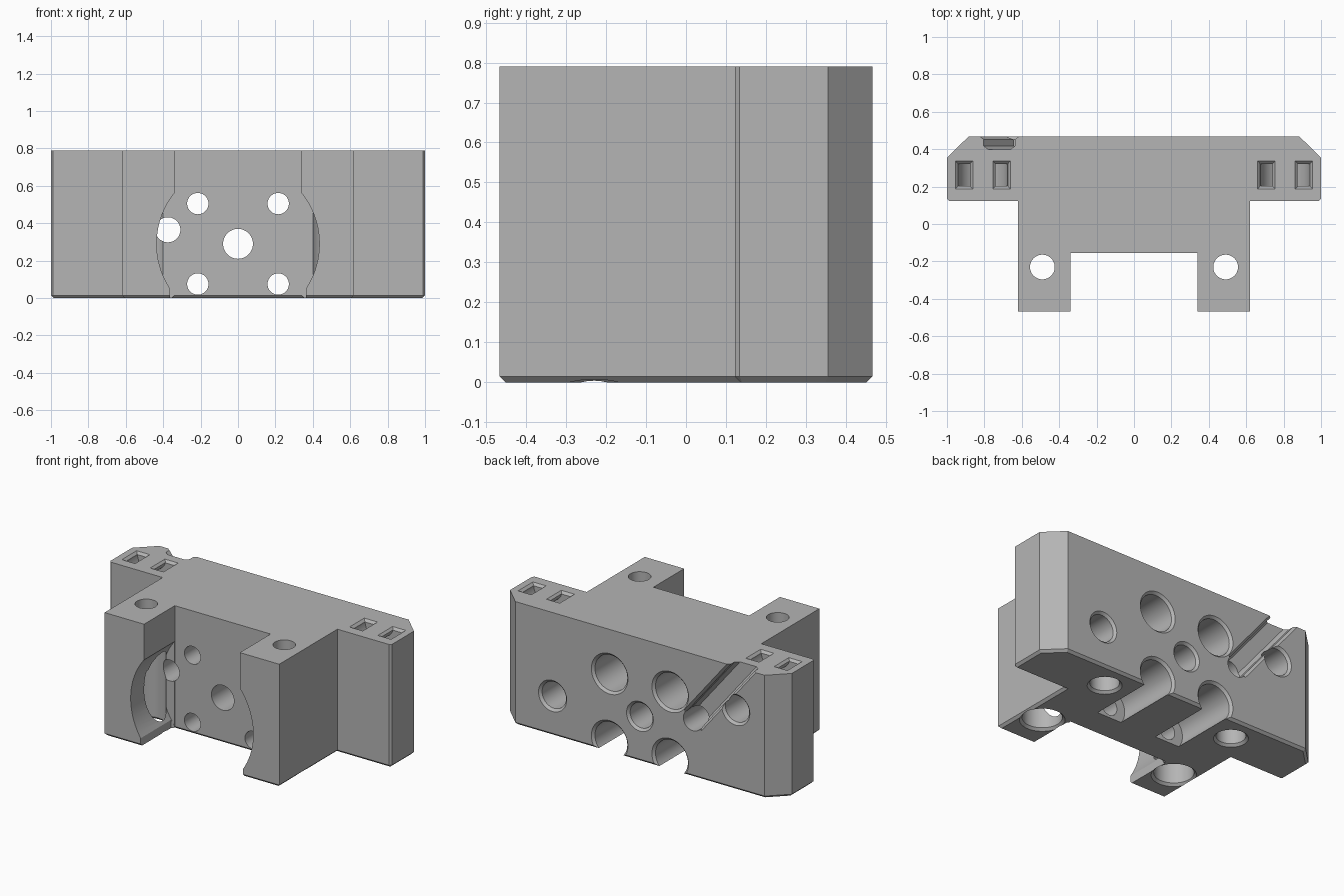
import bpy, bmesh, math
from mathutils import Matrix, Vector

cube = bpy.data.objects.get("Cube")
if cube:
    bpy.data.objects.remove(cube, do_unlink=True)

H, BACK, FLOOR, EDGE = 0.79, 0.467, -0.155, 0.015

grey = bpy.data.materials.new("plain grey")
grey.use_nodes = True
colour = (0.46, 0.46, 0.46, 1)
grey.diffuse_color = colour
grey.node_tree.nodes["Principled BSDF"].inputs["Base Color"].default_value = colour


def finish(name, bm):
    bmesh.ops.recalc_face_normals(bm, faces=bm.faces)
    mesh = bpy.data.meshes.new(name)
    bm.to_mesh(mesh)
    bm.free()
    mesh.materials.append(grey)
    obj = bpy.data.objects.new(name, mesh)
    bpy.context.collection.objects.link(obj)
    return obj


def prism(points, depth, matrix=Matrix()):
    """Extrude a flat outline along local z."""
    bm = bmesh.new()
    face = bm.faces.new([bm.verts.new((x, y, 0)) for x, y in points])
    new = bmesh.ops.extrude_face_region(bm, geom=[face])["geom"]
    verts = [v for v in new if isinstance(v, bmesh.types.BMVert)]
    bmesh.ops.translate(bm, verts=verts, vec=(0, 0, depth))
    bm.transform(matrix)
    return bm


def frame(origin, u, v, w):
    """Matrix that sends local x, y, z to u, v, w."""
    return Matrix.Translation(origin) @ Matrix((u, v, w)).transposed().to_4x4()


def lathe(profile, origin, direction, sides=48):
    """Stack rings of (distance, radius) along a direction."""
    bm = bmesh.new()
    turn = Vector((0, 0, 1)).rotation_difference(Vector(direction)).to_matrix().to_4x4()
    rings = []
    for d, r in profile:
        angles = [math.tau * i / sides for i in range(sides)]
        rings.append([bm.verts.new((r * math.cos(a), r * math.sin(a), d)) for a in angles])
    for a, b in zip(rings, rings[1:]):
        for i in range(sides):
            j = (i + 1) % sides
            bm.faces.new((a[i], a[j], b[j], b[i]))
    bm.faces.new(rings[0])
    bm.faces.new(rings[-1])
    bm.transform(Matrix.Translation(origin) @ turn)
    return bm


def box(x0, x1, y0, y1, z0, z1):
    pts = [(x0, y0), (x1, y0), (x1, y1), (x0, y1)]
    return prism(pts, z1 - z0, Matrix.Translation((0, 0, z0)))


def bore(r, depth, lip=EDGE):
    """Profile of a hole with a chamfered mouth."""
    return [(-lip, r + 2 * lip), (lip, r), (depth, r)]


# Body: mirrored plan outline, extruded, with a chamfered base
half = [(0.34, FLOOR), (0.34, -BACK), (0.62, -BACK), (0.62, 0.122), (0.988, 0.122),
        (1, 0.134), (1, 0.355), (0.885, BACK)]
bm = prism(half + [(-x, y) for x, y in reversed(half)], H)
rim = [e for e in bm.edges if all(v.co.z < 0.001 for v in e.verts)]
bmesh.ops.bevel(bm, geom=rim, offset=EDGE, segments=1, affect="EDGES", profile=0.5)
body = finish("mount_body", bm)

cuts = []

# Round front recess with a slightly wider foot
cuts.append(lathe([(0, 0.435), (0.5, 0.435)], (0, FLOOR - 0.001, 0.29), (0, -1, 0), 96))
cuts.append(box(-0.364, 0.364, -0.7, FLOOR - 0.002, -0.1, 0.052))

# Centre hole and cable hole, right through
cuts.append(lathe(bore(0.08, 0.8), (0, BACK, 0.29), (0, -1, 0)))
cuts.append(lathe([(-0.1, 0.067), (0.8, 0.067)], (-0.375, BACK, 0.365), (0, -1, 0)))

for s in (-1, 1):
    # Stepped screw holes through the back
    for z in (0.075, 0.505):
        steps = bore(0.115, 0.43) + [(0.43, 0.057), (0.8, 0.057)]
        cuts.append(lathe(steps, (s * 0.215, BACK, z), (0, -1, 0)))
    # Stepped vertical holes in the front legs
    steps = bore(0.115, 0.6) + [(0.6, 0.066), (0.9, 0.066)]
    cuts.append(lathe(steps, (s * 0.49, -0.23, 0), (0, 0, 1)))
    # Blind holes in the base
    cuts.append(lathe(bore(0.085, 0.2), (s * 0.47, 0.3, 0), (0, 0, 1)))
    # Curved strap tunnels opening on the top, with chamfered mouths
    cx, n = s * 0.808, 24
    arc = [math.pi + math.pi * i / n for i in range(n + 1)]
    outer = [(0.133 * math.cos(a), 0.133 * math.sin(a)) for a in arc]
    inner = [(0.068 * math.cos(a), 0.068 * math.sin(a)) for a in reversed(arc)]
    ring = [(-0.133, 0.05)] + outer + [(0.133, 0.05), (0.068, 0.05)] + inner + [(-0.068, 0.05)]
    cuts.append(prism(ring, 0.12, frame((cx, 0.322, H), (1, 0, 0), (0, 0, 1), (0, -1, 0))))
    for t in (-1, 1):
        mouth = box(-0.0325, 0.0325, -0.06, 0.06, -EDGE, EDGE)
        for v in mouth.verts:
            if v.co.z > 0:
                v.co.x *= 1.9
                v.co.y *= 1.5
        mouth.transform(Matrix.Translation((cx + t * 0.1005, 0.262, H)))
        cuts.append(mouth)

# Blind holes at the sides of the back
for x, z in ((0.62, 0.255), (-0.68, 0.515)):
    cuts.append(lathe(bore(0.085, 0.25), (x, BACK, z), (0, -1, 0)))

# Sloping cable groove from the cable hole to the top
along = Vector((-0.345, 0, 0.425)).normalized()
depth_dir = Vector((0, -1, 0))
side = depth_dir.cross(along)
edge = [(0.095, -0.015), (0.065, 0.015), (0.065, 0.05), (0.045, 0.07)]
groove = edge + [(-x, y) for x, y in reversed(edge)]
cuts.append(prism(groove, 0.8, frame((-0.375, BACK, 0.365), side, depth_dir, along)))

# Apply every cut, then drop the cutters
bpy.context.view_layer.objects.active = body
for i, bm in enumerate(cuts):
    cutter = finish("cutter_%d" % i, bm)
    cutter.hide_render = True
    mod = body.modifiers.new("cut", "BOOLEAN")
    mod.operation, mod.solver, mod.object = "DIFFERENCE", "EXACT", cutter
    bpy.ops.object.modifier_apply(modifier=mod.name)
    bpy.data.objects.remove(cutter, do_unlink=True)

bpy.ops.object.select_all(action="DESELECT")
body.select_set(True)
bpy.ops.object.shade_smooth_by_angle(angle=math.radians(30))
